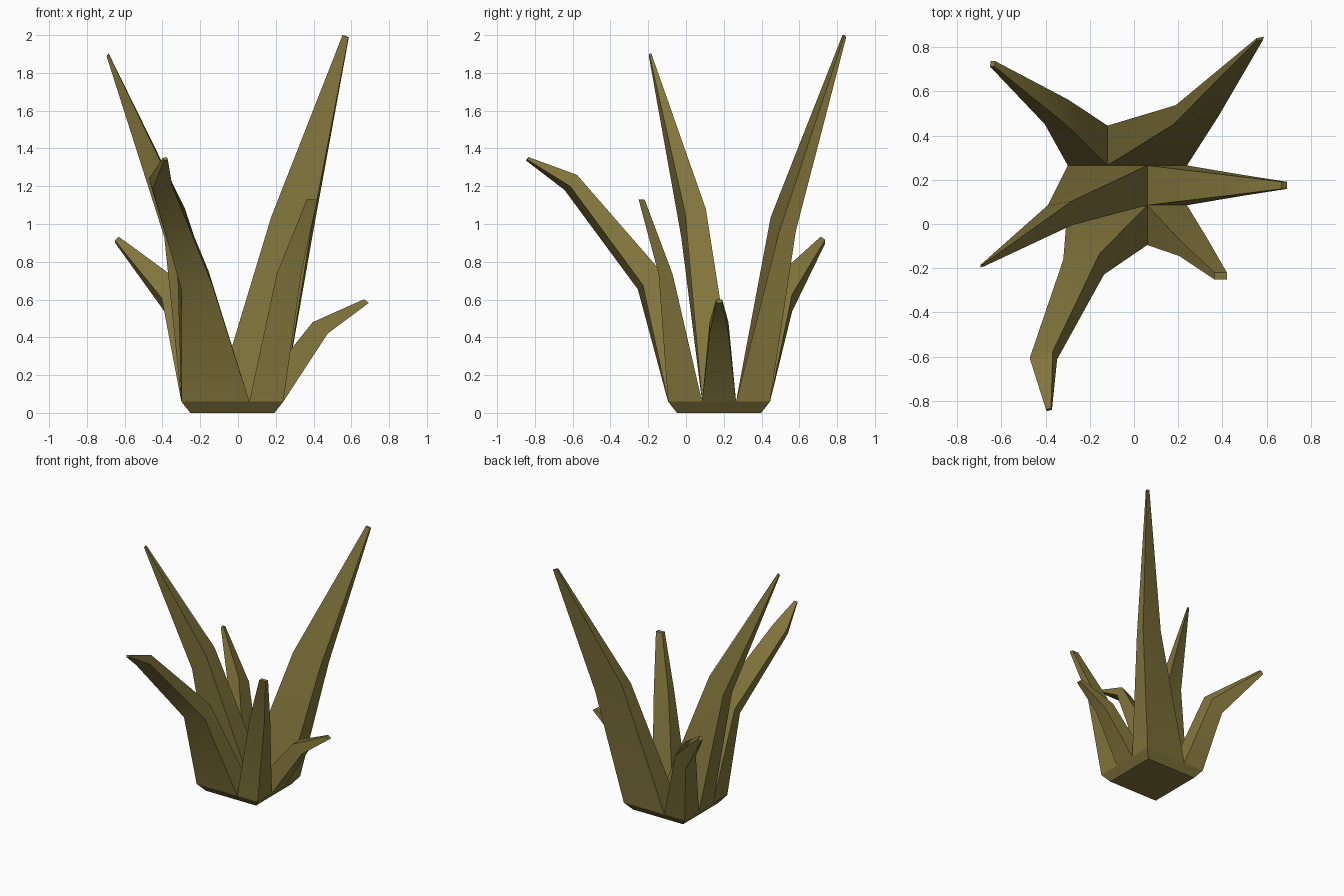
import bpy
import math
from mathutils import Vector

old = bpy.data.objects.get("Cube")
if old:
    bpy.data.objects.remove(old, do_unlink=True)

# One olive colour for the whole plant
OLIVE = (0.225, 0.18, 0.045, 1.0)
olive = bpy.data.materials.new("olive leaf")
olive.use_nodes = True
olive.diffuse_color = OLIVE
shader = olive.node_tree.nodes["Principled BSDF"]
shader.inputs["Base Color"].default_value = OLIVE
shader.inputs["Roughness"].default_value = 0.9

# Three by three planting grid on the root block
COLUMNS = [-.30, -.12, .06, .24]
ROWS = [-.095, .085, .265, .445]
CELL_Z = .06
CORNERS = [(-1, -1), (1, -1), (1, 1), (-1, 1)]


def ring(centre, across, depth):
    """Four-sided section around a centre, spanned by two half-widths."""
    c, u, v = Vector(centre), Vector(across), Vector(depth)
    return [c + u * i + v * j for i, j in CORNERS]


def cell_ring(x0, x1, y0, y1, z):
    return [Vector(p) for p in ((x0, y0, z), (x1, y0, z), (x1, y1, z), (x0, y1, z))]


def loft(name, rings, cap_bottom=False, cap_top=False):
    """Skin a stack of four-sided sections."""
    verts = [p for r in rings for p in r]
    faces = []
    for k in range(len(rings) - 1):
        a, b = k * 4, k * 4 + 4
        for i in range(4):
            j = (i + 1) % 4
            faces.append((a + i, a + j, b + j, b + i))
    if cap_bottom:
        faces.append((3, 2, 1, 0))
    if cap_top:
        last = len(verts) - 4
        faces.append(tuple(last + i for i in range(4)))
    mesh = bpy.data.meshes.new(name)
    mesh.from_pydata(verts, [], faces)
    mesh.materials.append(olive)
    obj = bpy.data.objects.new(name, mesh)
    bpy.context.collection.objects.link(obj)
    bpy.ops.object.select_all(action="DESELECT")
    obj.select_set(True)
    bpy.context.view_layer.objects.active = obj
    bpy.ops.object.shade_smooth_by_angle(angle=math.radians(30))
    return obj


def blade(name, columns, row, bends, tip, taper):
    """Leaf rising from its grid cells through its bends to a small blunt tip."""
    x0, x1 = (COLUMNS[i] for i in columns)
    rings = [cell_ring(x0, x1, ROWS[row], ROWS[row + 1], CELL_Z)]
    rings += [ring(*bend) for bend in bends]
    _, across, depth = bends[-1]
    rings.append(ring(tip, Vector(across) * taper, Vector(depth) * taper))
    return loft(name, rings, cap_top=True)


# Root block with a bevelled underside
inset = .047
loft("root_block", [
    cell_ring(COLUMNS[0] + inset, COLUMNS[3] - inset, ROWS[0] + inset, ROWS[3] - inset, 0),
    cell_ring(COLUMNS[0], COLUMNS[3], ROWS[0], ROWS[3], CELL_Z),
], cap_bottom=True)

# Front row
blade("front_right_drooping_leaf", (0, 2), 0, [
    ((-.228, -.195, .703), (.082, .013, .012), (-.01, .047, .037)),
    ((-.41, -.61, 1.22), (.052, .015, .01), (-.01, .018, .03)),
], (-.385, -.84, 1.345), .22)
blade("front_left_leaf", (2, 3), 0, [
    ((.27, -.108, .735), (.065, 0, 0), (0, .037, 0)),
], (.392, -.235, 1.13), .43)

# Middle row
blade("right_tall_leaf", (0, 2), 1, [
    ((-.335, .04, 1.005), (.055, .01, .065), (0, .055, .01)),
], (-.69, -.19, 1.895), .1)
blade("left_short_leaf", (2, 3), 1, [
    ((.435, .175, .45), (.04, 0, -.03), (0, .05, 0)),
], (.68, .175, .592), .32)

# Back row
blade("back_right_leaf", (0, 1), 2, [
    ((-.35, .507, .618), (.047, 0, .045), (.007, .055, -.035)),
], (-.64, .725, .915), .22)
blade("back_left_tall_leaf", (1, 3), 2, [
    ((.287, .515, 1), (.105, .022, -.04), (.007, .045, .005)),
], (.57, .838, 1.994), .15)
